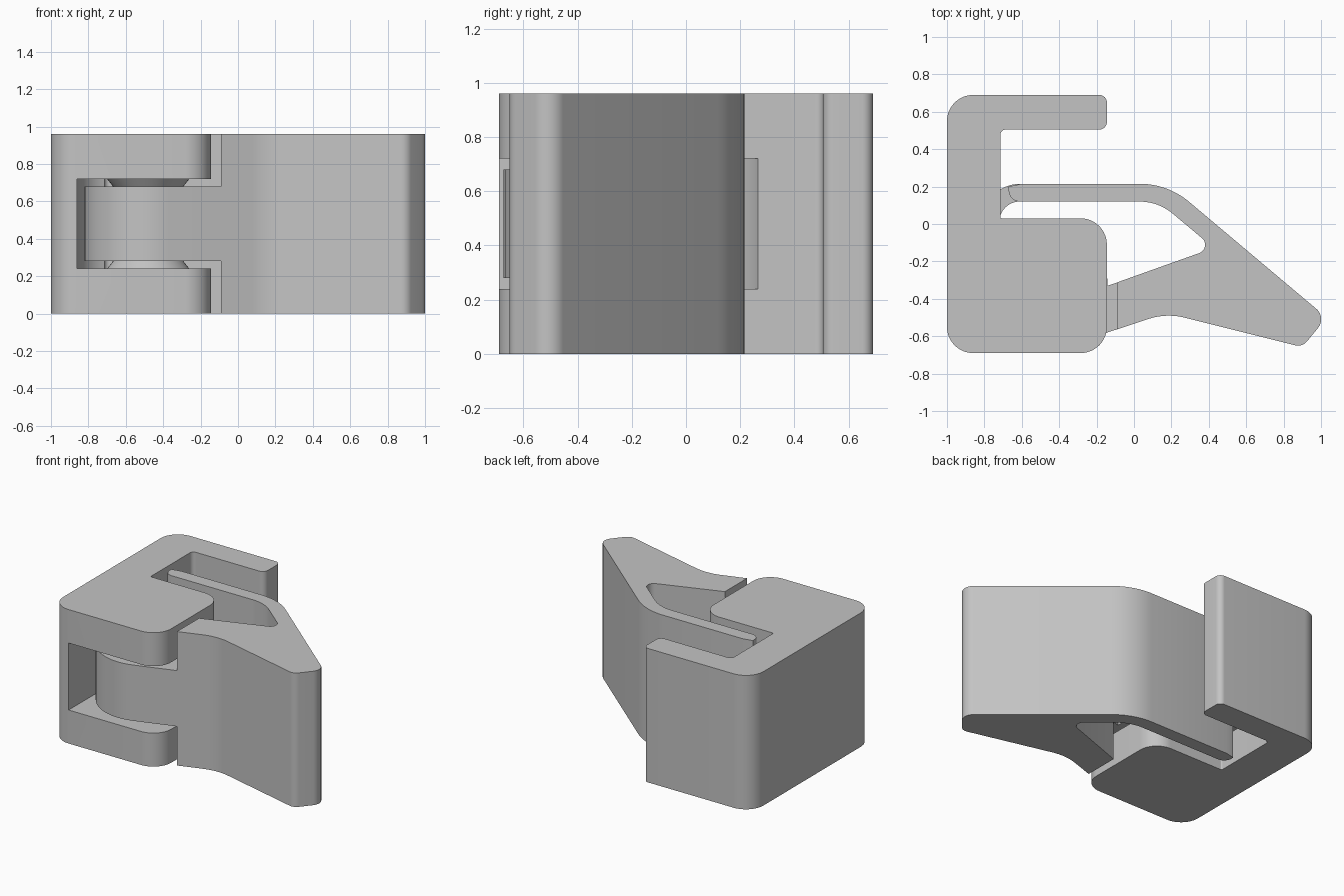
import bpy, bmesh, math
from mathutils import Vector

if "Cube" in bpy.data.objects:
    bpy.data.objects.remove(bpy.data.objects["Cube"], do_unlink=True)

HEIGHT = 0.96
MID = HEIGHT / 2
HINGE = Vector((-0.48, -0.33))

grey = bpy.data.materials.new("plain grey")
grey.use_nodes = True
grey.diffuse_color = (0.55, 0.55, 0.55, 1)
grey.node_tree.nodes["Principled BSDF"].inputs["Base Color"].default_value = grey.diffuse_color


def rounded(corners, steps=12):
    """Outline from (x, y, radius) corners, each rounded by an arc."""
    out = []
    for i, (x, y, r) in enumerate(corners):
        p = Vector((x, y))
        if r == 0:
            out.append(p)
            continue
        a = (Vector(corners[i - 1][:2]) - p).normalized()
        b = (Vector(corners[(i + 1) % len(corners)][:2]) - p).normalized()
        half = a.angle(b) / 2
        centre = p + (a + b).normalized() * (r / math.sin(half))
        start = p + a * (r / math.tan(half)) - centre
        end = p + b * (r / math.tan(half)) - centre
        sweep = math.atan2(start.x * end.y - start.y * end.x, start.dot(end))
        for k in range(steps + 1):
            t = sweep * k / steps
            c, s = math.cos(t), math.sin(t)
            out.append(centre + Vector((c * start.x - s * start.y, s * start.x + c * start.y)))
    return out


def finish(name, bm):
    bmesh.ops.recalc_face_normals(bm, faces=bm.faces)
    mesh = bpy.data.meshes.new(name)
    bm.to_mesh(mesh)
    bm.free()
    mesh.materials.append(grey)
    ob = bpy.data.objects.new(name, mesh)
    bpy.context.collection.objects.link(ob)
    return ob


def prism(name, outline, low, high):
    bm = bmesh.new()
    face = bm.faces.new([bm.verts.new((p.x, p.y, low)) for p in outline])
    grown = bmesh.ops.extrude_face_region(bm, geom=[face])["geom"]
    bmesh.ops.translate(bm, vec=(0, 0, high - low),
                        verts=[v for v in grown if isinstance(v, bmesh.types.BMVert)])
    return finish(name, bm)


def cone(name, side, wide, narrow, outer, inner):
    """Cone on the hinge axis, from offset outer to offset inner about mid height."""
    bm = bmesh.new()
    rings = []
    for r, d in ((wide, outer), (narrow, inner)):
        circle = bmesh.ops.create_circle(bm, segments=48, radius=r, cap_ends=True)["verts"]
        bmesh.ops.translate(bm, verts=circle, vec=(HINGE.x, HINGE.y, MID + side * d))
        rings += circle
    bmesh.ops.bridge_loops(bm, edges=bm.edges[:])
    return finish(name, bm)


def cut(ob, cutter):
    mod = ob.modifiers.new("cut", "BOOLEAN")
    mod.operation, mod.solver, mod.object = "DIFFERENCE", "EXACT", cutter
    cutter.hide_render = True
    bpy.context.view_layer.objects.active = ob
    bpy.ops.object.modifier_apply(modifier=mod.name)
    bpy.data.objects.remove(cutter, do_unlink=True)


# Clamp body: hinge block, spine and back jaw
body = prism("clamp_body", rounded([
    (-1, -0.69, 0.14), (-0.145, -0.69, 0.14), (-0.145, 0.03, 0.14), (-0.715, 0.03, 0.01),
    (-0.715, 0.505, 0.03), (-0.145, 0.505, 0.04), (-0.145, 0.69, 0.04), (-1, 0.69, 0.14)]),
    0, HEIGHT)

# Pocket that holds the hinge drum
cut(body, prism("pocket_cutter", rounded([
    (-0.86, -0.8, 0), (0, -0.8, 0), (0, 0.29, 0), (-0.86, 0.29, 0.25)]),
    MID - 0.24, MID + 0.24))

# Full-height lever: paddle, neck root and springy arm
paddle = prism("lever_paddle", rounded([
    (-0.67, 0.12, 0.06), (-0.67, 0.2, 0), (-0.6, 0.215, 0), (0.18, 0.215, 0.41),
    (1.03, -0.5, 0.073), (0.9, -0.658, 0.06), (0.173, -0.476, 0.35), (-0.09, -0.563, 0),
    (-0.09, -0.312, 0), (0.426, -0.128, 0.047), (0.13, 0.12, 0.28)]), 0, HEIGHT)

# Hinge drum with its neck and the curved tail that joins the arm
drum_top = [(HINGE.x + 0.34 * math.cos(math.radians(a)),
             HINGE.y + 0.34 * math.sin(math.radians(a)), 0) for a in range(0, 136, 9)]
drum = prism("hinge_drum", rounded([
    (-0.6, 0.215, 0), (-0.82, 0.215, 0.215), (-0.82, -0.804, 0.34), (-0.06, -0.553, 0),
    (-0.06, -0.302, 0)] + drum_top + [(-0.72, 0.12, 0.11), (-0.6, 0.12, 0)], 16),
    MID - 0.2, MID + 0.2)

# Cone pivots on the body and matching sockets in the drum
parts = [body, paddle, drum]
for side, label in ((1, "upper"), (-1, "lower")):
    cut(drum, cone("socket_cutter", side, 0.25, 0.12, 0.22, 0.05))
    parts.append(cone(label + "_pivot", side, 0.22, 0.1, 0.24, 0.09))

# Smooth the rounded walls, keep the edges sharp
bpy.ops.object.select_all(action="DESELECT")
for ob in parts:
    ob.select_set(True)
bpy.context.view_layer.objects.active = body
bpy.ops.object.shade_smooth_by_angle(angle=math.radians(30))
